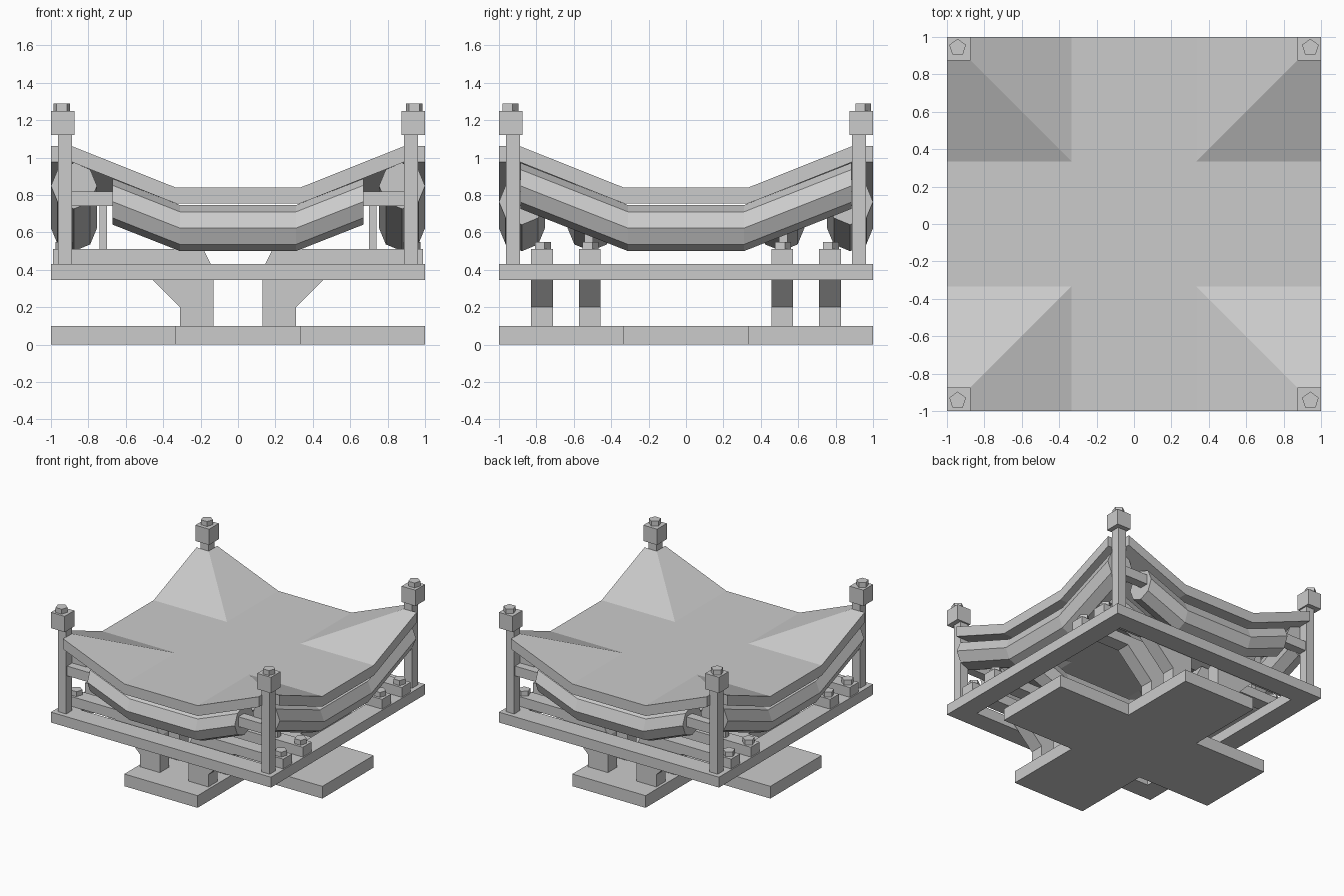
import bpy, bmesh, math
from mathutils import Vector

if "Cube" in bpy.data.objects:
    bpy.data.objects.remove(bpy.data.objects["Cube"])


def finish(name, bm):
    bmesh.ops.remove_doubles(bm, verts=bm.verts, dist=1e-4)
    bmesh.ops.recalc_face_normals(bm, faces=bm.faces)
    me = bpy.data.meshes.new(name)
    bm.to_mesh(me)
    bm.free()
    ob = bpy.data.objects.new(name, me)
    bpy.context.collection.objects.link(ob)
    return ob


def loft(name, rings):
    """Skin a list of equal-length point rings and cap both ends."""
    bm = bmesh.new()
    vs = [[bm.verts.new(p) for p in r] for r in rings]
    n = len(vs[0])
    for a, b in zip(vs, vs[1:]):
        for i in range(n):
            j = (i + 1) % n
            bm.faces.new((a[i], a[j], b[j], b[i]))
    bm.faces.new(vs[0])
    bm.faces.new(vs[-1])
    return finish(name, bm)


def box(name, x0, x1, y0, y1, z0, z1):
    outline = [(x0, y0), (x1, y0), (x1, y1), (x0, y1)]
    return loft(name, [[(x, y, z) for x, y in outline] for z in (z0, z1)])


def peg(name, x, y, z0, z1, r=0.047):
    pts = [(x + r * math.cos(a), y + r * math.sin(a))
           for a in (math.pi / 2 + math.tau * i / 5 for i in range(5))]
    return loft(name, [[(px, py, z) for px, py in pts] for z in (z0, z1)])


def roll(name, offset, half, along_x):
    """Sagging eight-sided roll, ends cut vertically."""
    r, slope = 0.123, 0.393
    rings = []
    for t in (-half, -0.31, 0.31, half):
        cz = 0.623 + slope * (abs(t) - 0.31)
        ring = []
        for i in range(8):
            a = math.tau * i / 8
            o, z = offset + r * math.cos(a), cz + r * math.sin(a)
            ring.append((t, o, z) if along_x else (o, t, z))
        rings.append(ring)
    return loft(name, rings)


# cross-shaped base
k = 0.333
cross = [(-1, -k), (-k, -k), (-k, -1), (k, -1), (k, -k), (1, -k),
         (1, k), (k, k), (k, 1), (-k, 1), (-k, k), (-1, k)]
loft("base_cross", [[(x, y, z) for x, y in cross] for z in (0, 0.1)])

# square ring frame
w = 1 - 0.16
corners = [(-1, -1), (1, -1), (1, 1), (-1, 1)]
section = [(1, 0.345), (1, 0.43), (w, 0.43), (w, 0.345)]
bm = bmesh.new()
vs = [[bm.verts.new((cx * s, cy * s, z)) for s, z in section] for cx, cy in corners]
for i in range(4):
    a, b = vs[i], vs[(i + 1) % 4]
    for j in range(4):
        m = (j + 1) % 4
        bm.faces.new((a[j], a[m], b[m], b[j]))
finish("ring_frame", bm)

# cantilever brackets with pegs
bracket = [(0.13, 0.1), (0.31, 0.1), (0.31, 0.2), (0.54, 0.43),
           (0.99, 0.43), (0.99, 0.51), (0.185, 0.51), (0.13, 0.40)]
for sx in (-1, 1):
    for y in (-0.77, -0.515, 0.515, 0.77):
        loft("bracket", [[(sx * x, yy, z) for x, z in bracket]
                         for yy in (y - 0.058, y + 0.058)])
        peg("bracket_peg", sx * 0.93, y, 0.51, 0.55)

# corner posts, caps and finials
for sx, sy in corners:
    def at(c, h):
        return (sx * c - h, sx * c + h, sy * c - h, sy * c + h)
    box("corner_post", *at(0.925, 0.037), 0.43, 1.12)
    box("post_cap", *at(0.9375, 0.0625), 1.12, 1.25)
    peg("post_finial", sx * 0.943, sy * 0.943, 1.25, 1.29)

# rolls below the roof, with their bars and stands
for s in (-1, 1):
    roll("side_roll", s * 0.877, 0.885, False)
    roll("outer_cross_roll", s * 0.877, 0.67, True)
    roll("inner_cross_roll", s * 0.51, 0.67, True)
    for sx in (-1, 1):
        x0, x1 = sorted((sx * 0.66, sx * 0.90))
        box("roll_bar", x0, x1, s * 0.915 - 0.037, s * 0.915 + 0.037, 0.74, 0.82)
        x0, x1 = sorted((sx * 0.66, sx * 0.78))
        box("inner_roll_bar", x0, x1, s * 0.52 - 0.037, s * 0.52 + 0.037, 0.74, 0.82)
        box("roll_stand", sx * 0.72 - 0.02, sx * 0.72 + 0.02,
            s * 0.52 - 0.022, s * 0.52 + 0.022, 0.51, 0.74)

# roof sheet: flat cross with raised, notched corners
lo, hi, n = 0.84, 1.062, 0.89
quads = [[(-k, -k, lo), (k, -k, lo), (k, k, lo), (-k, k, lo)]]
for s in (-1, 1):
    quads.append([(s * k, -k, lo), (s, -k, lo), (s, k, lo), (s * k, k, lo)])
    quads.append([(-k, s * k, lo), (-k, s, lo), (k, s, lo), (k, s * k, lo)])
for sx, sy in corners:
    quads.append([(sx * k, sy * k, lo), (sx, sy * k, lo), (sx, sy * n, hi), (sx * n, sy * n, hi)])
    quads.append([(sx * k, sy * k, lo), (sx * k, sy, lo), (sx * n, sy, hi), (sx * n, sy * n, hi)])
bm = bmesh.new()
for q in quads:
    bm.faces.new([bm.verts.new(p) for p in q])
bmesh.ops.remove_doubles(bm, verts=bm.verts, dist=1e-4)
bmesh.ops.recalc_face_normals(bm, faces=bm.faces)
ret = bmesh.ops.extrude_face_region(bm, geom=bm.faces[:], use_keep_orig=True)
low = [v for v in ret["geom"] if isinstance(v, bmesh.types.BMVert)]
bmesh.ops.translate(bm, verts=low, vec=Vector((0, 0, -0.085)))
finish("roof_sheet", bm)
